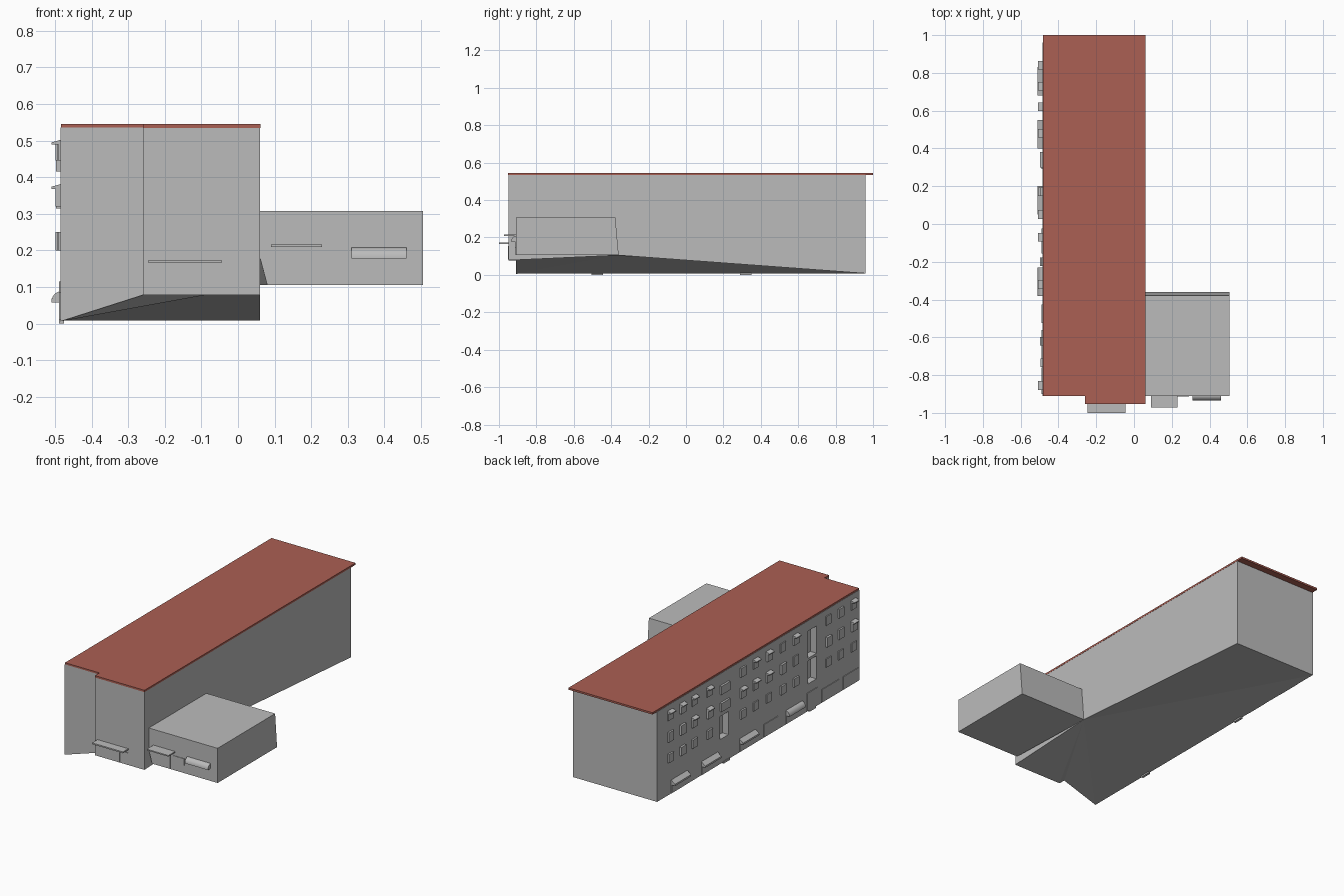
import bpy, bmesh, math, random
from mathutils import Vector

if "Cube" in bpy.data.objects:
    bpy.data.objects.remove(bpy.data.objects["Cube"])

random.seed(4)


def material(name, col):
    m = bpy.data.materials.new(name)
    m.diffuse_color = (*col, 1)
    m.use_nodes = True
    m.node_tree.nodes["Principled BSDF"].inputs["Base Color"].default_value = m.diffuse_color
    return m


GREY = material("plaster grey", (0.50, 0.50, 0.50))
RED = material("roof red", (0.41, 0.115, 0.088))


def make(name, bm, mat):
    bmesh.ops.recalc_face_normals(bm, faces=bm.faces)
    me = bpy.data.meshes.new(name)
    bm.to_mesh(me)
    bm.free()
    me.materials.append(mat)
    ob = bpy.data.objects.new(name, me)
    bpy.context.collection.objects.link(ob)
    return ob


def add_box(bm, x0, x1, y0, y1, z0, z1):
    vs = bmesh.ops.create_cube(bm, size=1)["verts"]
    for v in vs:
        v.co = ((x0 + x1) / 2 + v.co.x * (x1 - x0),
                (y0 + y1) / 2 + v.co.y * (y1 - y0),
                (z0 + z1) / 2 + v.co.z * (z1 - z0))


def box(name, *dims, mat=GREY):
    bm = bmesh.new()
    add_box(bm, *dims)
    return make(name, bm, mat)


def add_prism(bm, pts, direction):
    """Extrude a closed outline along a vector."""
    d = Vector(direction)
    a = [bm.verts.new(p) for p in pts]
    b = [bm.verts.new(Vector(p) + d) for p in pts]
    bm.faces.new(a)
    bm.faces.new(b[::-1])
    for i in range(len(a)):
        j = (i + 1) % len(a)
        bm.faces.new((a[i], a[j], b[j], b[i]))


def walls(name, low, top_pts, fan):
    """Walls over an uneven footprint; the underside fans from one corner."""
    bm = bmesh.new()
    a = [bm.verts.new(p) for p in low]
    b = [bm.verts.new(p) for p in top_pts]
    n = len(a)
    bm.faces.new(b)
    for i in range(n):
        j = (i + 1) % n
        bm.faces.new((a[i], a[j], b[j], b[i]))
    for k in range(1, n - 1):
        bm.faces.new((a[fan], a[(fan + k) % n], a[(fan + k + 1) % n]))
    return make(name, bm, GREY)


# Main block standing on sloping ground
low = [(-.485, -.91, .006), (-.26, -.91, .078), (-.26, -.95, .078),
       (.06, -.95, .078), (.06, -.91, .18), (.06, -.36, .105),
       (.06, .96, .008), (-.485, .96, .008)]
main = walls("main_block", low, [(x, y, .535) for x, y, z in low], 5)

# Two tall stairwell niches sunk into the left wall
WALL = -.485
bm = bmesh.new()
for y, z0, z1 in ((.34, .15, .285), (-.475, .165, .30), (-.475, .315, .475)):
    add_box(bm, WALL - .05, WALL + .04, y - .04, y + .04, z0, z1)
cutter = make("niche_cutter", bm, GREY)
mod = main.modifiers.new("niches", "BOOLEAN")
mod.object = cutter
mod.operation = "DIFFERENCE"
mod.solver = "EXACT"
dg = bpy.context.evaluated_depsgraph_get()
cut = bpy.data.meshes.new_from_object(main.evaluated_get(dg))
main.modifiers.clear()
main.data = cut
bpy.data.objects.remove(cutter)

# Low annex on the right with a leaning back wall
low = [(.06, -.91, .18), (.08, -.91, .105), (.505, -.91, .105),
       (.505, -.36, .105), (.06, -.36, .105)]
top = [(.06, -.91, .308), (.08, -.91, .308), (.505, -.91, .308),
       (.505, -.378, .308), (.06, -.378, .308)]
walls("annex", low, top, 4)

# Flat roof slab overhanging the back
bm = bmesh.new()
add_prism(bm, [(-.483, -.91, .534), (-.26, -.91, .534), (-.26, -.952, .534),
               (.061, -.952, .534), (.061, 1.0, .534), (-.483, 1.0, .534)],
          (0, 0, .011))
make("roof", bm, RED)

# Windows on the left wall: three floors, some with a projecting hood
bm = bmesh.new()
window_y = [.84, .73, .62, .48, .17, .05, -.07, -.20, -.32, -.62, -.735, -.855]
for z0, z1 in ((.445, .498), (.32, .377), (.2, .25)):
    for y in window_y:
        out = random.choice((.006, .010, .013))
        add_box(bm, WALL - out, WALL + .004, y - .023, y + .023, z0, z1)
        if z0 > .3 and random.random() < .6:
            h = z1 - .009
            add_prism(bm, [(WALL, y - .023, h), (WALL - .024, y - .023, h),
                           (WALL - .024, y - .023, z1 - .003),
                           (WALL, y - .023, z1 + .004)], (0, .046, 0))
# Stairwell windows above the first niche
for z0, z1 in ((.315, .365), (.415, .465)):
    add_box(bm, WALL - .012, WALL + .004, .30, .38, z0, z1)
make("side_windows", bm, GREY)

# Sloping basement hoods at the foot of the left wall
bm = bmesh.new()
for y0 in (.68, .40, .05):
    add_prism(bm, [(WALL + .002, y0, .058), (-.51, y0, .058),
                   (-.51, y0, .068), (WALL + .002, y0, .088)], (0, .15, 0))
make("basement_hoods", bm, GREY)


def awning(name, centre_fn, direction):
    """Quarter-round awning swept along a vector."""
    bm = bmesh.new()
    arc = [centre_fn(math.radians(9 * i)) for i in range(11)]
    add_prism(bm, [centre_fn(None)] + arc, direction)
    ob = make(name, bm, GREY)
    for f in ob.data.polygons:
        f.use_smooth = len(f.vertices) == 4
    ob.data.set_sharp_from_angle(angle=math.radians(30))


def side_arc(t):
    if t is None:
        return (WALL + .002, -.38, .058)
    return (WALL + .002 - .027 * math.cos(t), -.38, .058 + .03 * math.sin(t))


def front_arc(t):
    if t is None:
        return (.31, -.908, .178)
    return (.31, -.908 - .027 * math.cos(t), .178 + .03 * math.sin(t))


awning("basement_awning", side_arc, (0, .15, 0))
awning("front_awning", front_arc, (.15, 0, 0))

# Basement panels and door steps, lying almost flush with the wall
bm = bmesh.new()
for y, w, z1 in ((.755, .15, .06), (.475, .15, .06), (.125, .15, .06),
                 (-.09, .13, .085), (-.305, .15, .06), (-.475, .10, .115),
                 (-.64, .16, .085), (-.83, .14, .085)):
    add_box(bm, WALL - .004, WALL + .002, y - w / 2, y + w / 2, .01, z1)
for y in (.32, -.475):
    add_box(bm, WALL - .004, WALL + .01, y - .03, y + .03, 0, .012)
make("basement_panels", bm, GREY)

# Entrance canopies
box("main_canopy", -.245, -.045, -1.0, -.948, .166, .174)
box("annex_canopy", .09, .23, -.972, -.908, .209, .216)

# Entrance doors and front window panels
bm = bmesh.new()
for x0, x1, y, z0, z1 in ((-.20, -.10, -.95, .082, .155),
                          (-.255, -.215, -.95, .105, .15),
                          (-.085, -.04, -.95, .125, .15),
                          (.12, .20, -.91, .11, .195),
                          (.22, .29, -.91, .15, .19),
                          (.31, .46, -.91, .145, .178)):
    add_box(bm, x0, x1, y - .003, y + .002, z0, z1)
make("front_doors_and_panels", bm, GREY)
